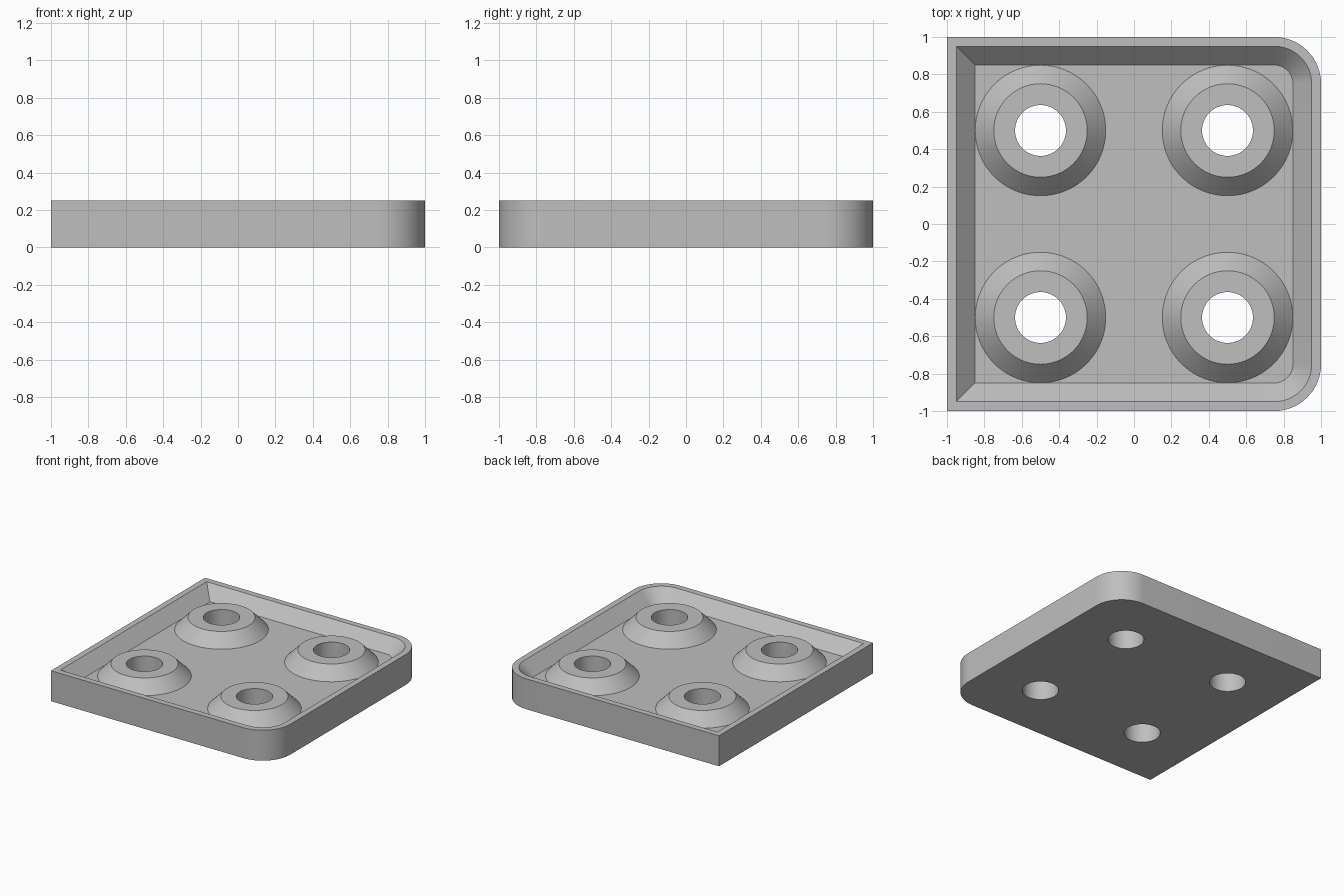
import bpy
import bmesh
from math import cos, sin, pi, radians

if "Cube" in bpy.data.objects:
    bpy.data.objects.remove(bpy.data.objects["Cube"], do_unlink=True)

HEIGHT, FLOOR = 0.25, 0.15       # rim and boss tops, tray floor
CORNER = 0.75                    # centre of the rounded corners
HOLE_R, BOSS_TOP_R, BOSS_BASE_R = 0.136, 0.25, 0.349

grey = bpy.data.materials.new("light grey")
grey.use_nodes = True
colour = (0.52, 0.52, 0.52, 1)
grey.diffuse_color = colour
grey.node_tree.nodes["Principled BSDF"].inputs["Base Color"].default_value = colour

bm = bmesh.new()


def ring(points, z):
    """Closed loop of vertices and edges at one height."""
    verts = [bm.verts.new((x, y, z)) for x, y in points]
    for a, b in zip(verts, verts[1:] + verts[:1]):
        bm.edges.new((a, b))
    return verts


def outline(half, z, steps=16):
    """Square that is rounded on its two +x corners."""
    r = half - CORNER
    points = [(-half, half), (-half, -half)]
    for side, start in ((-1, -pi / 2), (1, 0)):
        for i in range(steps + 1):
            a = start + i / steps * pi / 2
            points.append((CORNER + r * cos(a), side * CORNER + r * sin(a)))
    return ring(points, z)


def circle(x, y, r, z, steps=64):
    turns = [2 * pi * i / steps for i in range(steps)]
    return ring([(x + r * cos(a), y + r * sin(a)) for a in turns], z)


def skin(loops):
    """Quads between successive loops."""
    for low, high in zip(loops, loops[1:]):
        for i in range(len(low)):
            j = (i + 1) % len(low)
            bm.faces.new((low[i], low[j], high[j], high[i]))


def fill(loops):
    """Flat face bounded by the first loop, with the others as openings."""
    edges = [bm.edges.get((a, b)) for lp in loops
             for a, b in zip(lp, lp[1:] + lp[:1])]
    bmesh.ops.triangle_fill(bm, edges=edges, use_beauty=True, normal=(0, 0, 1))


# Outer wall, flat rim and sloping inner wall
wall = [outline(1, 0), outline(1, HEIGHT), outline(0.95, HEIGHT), outline(0.85, FLOOR)]
skin(wall)

# Four conical bosses with straight through holes
bosses = []
for x in (-0.5, 0.5):
    for y in (-0.5, 0.5):
        boss = [circle(x, y, BOSS_BASE_R, FLOOR), circle(x, y, BOSS_TOP_R, HEIGHT),
                circle(x, y, HOLE_R, HEIGHT), circle(x, y, HOLE_R, 0)]
        skin(boss)
        bosses.append(boss)

# Tray floor around the bosses, underside around the holes
fill([wall[-1]] + [b[0] for b in bosses])
fill([wall[0]] + [b[-1] for b in bosses])
bmesh.ops.recalc_face_normals(bm, faces=bm.faces)

mesh = bpy.data.meshes.new("tray")
bm.to_mesh(mesh)
bm.free()
mesh.materials.append(grey)
tray = bpy.data.objects.new("tray", mesh)
bpy.context.collection.objects.link(tray)

bpy.ops.object.select_all(action="DESELECT")
tray.select_set(True)
bpy.context.view_layer.objects.active = tray
bpy.ops.object.shade_smooth_by_angle(angle=radians(30))
